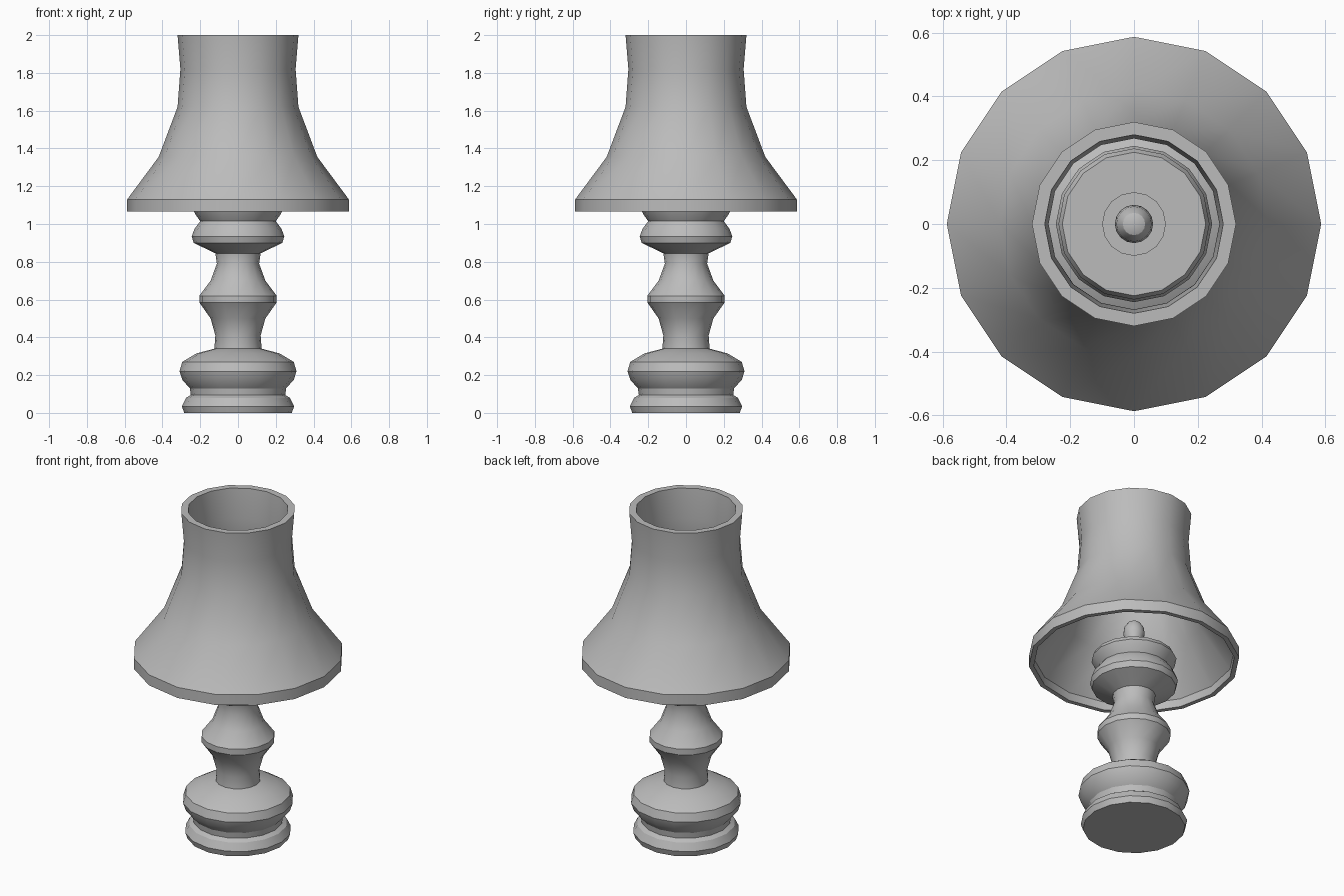
import bpy, bmesh, math

SIDES = 16

cube = bpy.data.objects.get("Cube")
if cube:
    bpy.data.objects.remove(cube, do_unlink=True)

grey = bpy.data.materials.new("plain grey")
grey.use_nodes = True
colour = (0.5, 0.5, 0.5, 1)
grey.diffuse_color = colour
grey.node_tree.nodes["Principled BSDF"].inputs["Base Color"].default_value = colour


def lathe(name, profile, closed=False):
    """Turn a (radius, height) profile round the z axis."""
    bm = bmesh.new()
    verts = [bm.verts.new((r, 0, z)) for r, z in profile]
    edges = [bm.edges.new(pair) for pair in zip(verts, verts[1:])]
    if closed:
        edges.append(bm.edges.new((verts[-1], verts[0])))
    bmesh.ops.spin(bm, geom=verts + edges, cent=(0, 0, 0), axis=(0, 0, 1),
                   angle=math.tau, steps=SIDES, use_merge=True)
    bmesh.ops.remove_doubles(bm, verts=bm.verts, dist=0.0005)
    bmesh.ops.recalc_face_normals(bm, faces=bm.faces)
    mesh = bpy.data.meshes.new(name)
    bm.to_mesh(mesh)
    bm.free()
    mesh.materials.append(grey)
    obj = bpy.data.objects.new(name, mesh)
    bpy.context.collection.objects.link(obj)
    bpy.ops.object.select_all(action="DESELECT")
    obj.select_set(True)
    bpy.context.view_layer.objects.active = obj
    bpy.ops.object.shade_smooth_by_angle(angle=math.radians(30))
    return obj


# Turned foot, stem and collar
lathe("turned_base", [
    (0, 0), (0.285, 0), (0.297, 0.035), (0.275, 0.08), (0.25, 0.095),
    (0.255, 0.13), (0.295, 0.175), (0.31, 0.22), (0.295, 0.27), (0.22, 0.315),
    (0.125, 0.34), (0.12, 0.41), (0.145, 0.5), (0.205, 0.585), (0.205, 0.62),
    (0.145, 0.70), (0.112, 0.79), (0.12, 0.845), (0.235, 0.90), (0.245, 0.935),
    (0.23, 0.975), (0.2, 1.015), (0.225, 1.05), (0.237, 1.075), (0.225, 1.10),
    (0, 1.10)])

# Small socket plate and bulb
lathe("socket_plate", [(0, 1.09), (0.1, 1.09), (0.1, 1.11), (0, 1.11)])
lathe("bulb", [(0, 1.10), (0.045, 1.10), (0.045, 1.2), (0.06, 1.24),
               (0.055, 1.28), (0.035, 1.31), (0, 1.325)])

# Hollow flared shade, open at both ends
lathe("lamp_shade", [
    (0.587, 1.065), (0.587, 1.13), (0.42, 1.355), (0.32, 1.62), (0.305, 1.82),
    (0.32, 2.0), (0.28, 2.0), (0.268, 1.82), (0.285, 1.62), (0.385, 1.345),
    (0.56, 1.115), (0.56, 1.065)], closed=True)
